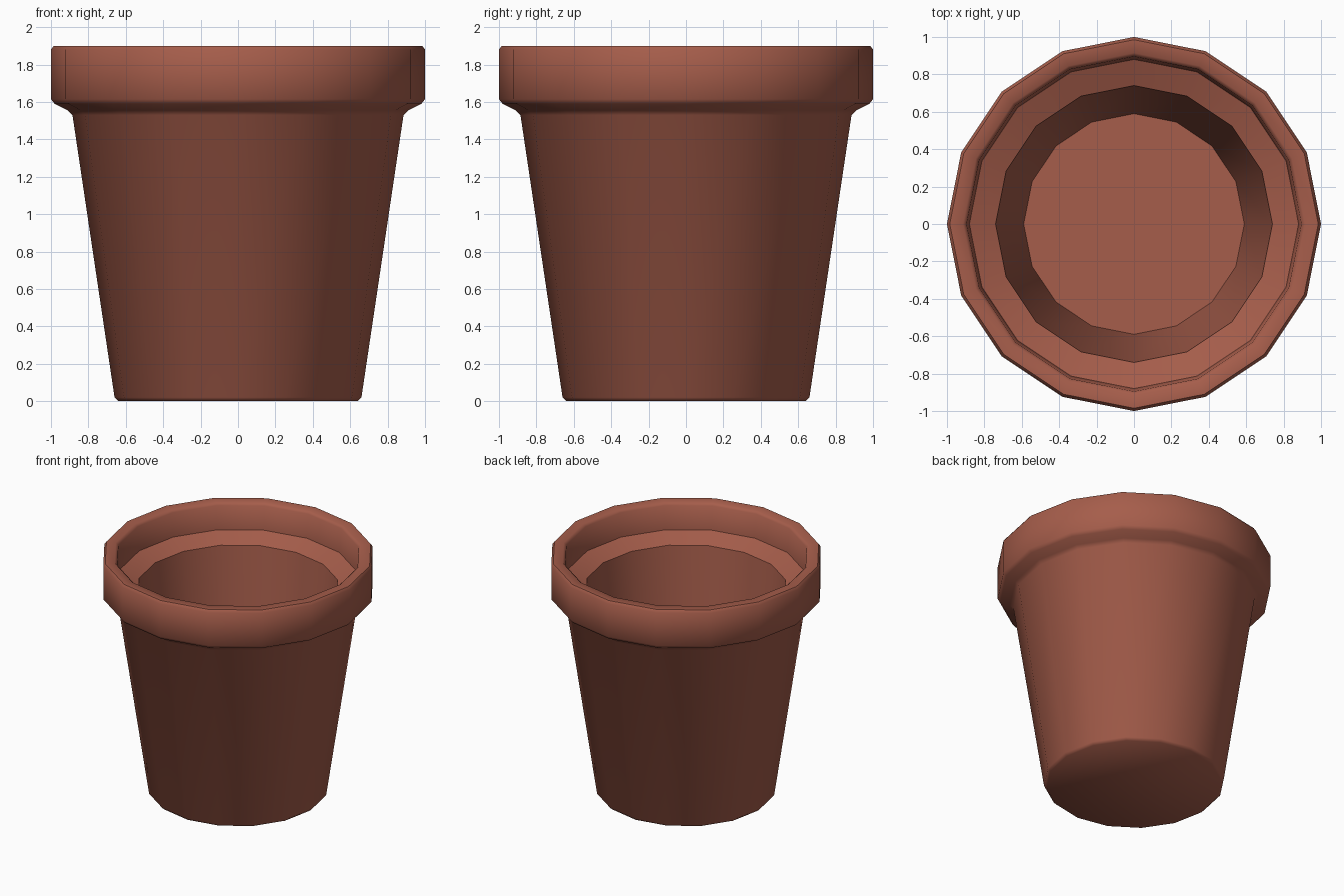
import bpy, bmesh
from math import cos, sin, tau, radians

if "Cube" in bpy.data.objects:
    bpy.data.objects.remove(bpy.data.objects["Cube"])

SIDES = 16
# Pot wall section (radius, height): outer base -> rim -> inside floor
profile = [
    (0.64, 0.0), (0.66, 0.02),                # base edge
    (0.885, 1.53), (0.91, 1.555),             # tapered body
    (0.98, 1.59), (1.0, 1.615),               # underside of rim
    (1.0, 1.88), (0.985, 1.9),                # rim band
    (0.915, 1.9), (0.895, 1.88),              # rim lip
    (0.88, 1.69), (0.74, 1.63),               # inner step
    (0.59, 0.10),                             # inside wall down to floor
]

bm = bmesh.new()
rings = [[bm.verts.new((r * cos(tau * i / SIDES), r * sin(tau * i / SIDES), z))
          for i in range(SIDES)] for r, z in profile]
for a, b in zip(rings, rings[1:]):
    for i in range(SIDES):
        j = (i + 1) % SIDES
        bm.faces.new((a[i], a[j], b[j], b[i]))

# Underside and inside floor
bm.faces.new(rings[0][::-1])
bm.faces.new(rings[-1])
bmesh.ops.recalc_face_normals(bm, faces=bm.faces)

mesh = bpy.data.meshes.new("flower_pot")
bm.to_mesh(mesh)
bm.free()
pot = bpy.data.objects.new("flower_pot", mesh)
bpy.context.collection.objects.link(pot)

# Terracotta
clay = bpy.data.materials.new("terracotta")
clay.diffuse_color = (0.38, 0.11, 0.07, 1)
clay.use_nodes = True
clay.node_tree.nodes["Principled BSDF"].inputs["Base Color"].default_value = clay.diffuse_color
mesh.materials.append(clay)

bpy.context.view_layer.objects.active = pot
pot.select_set(True)
bpy.ops.object.shade_smooth_by_angle(angle=radians(50))
